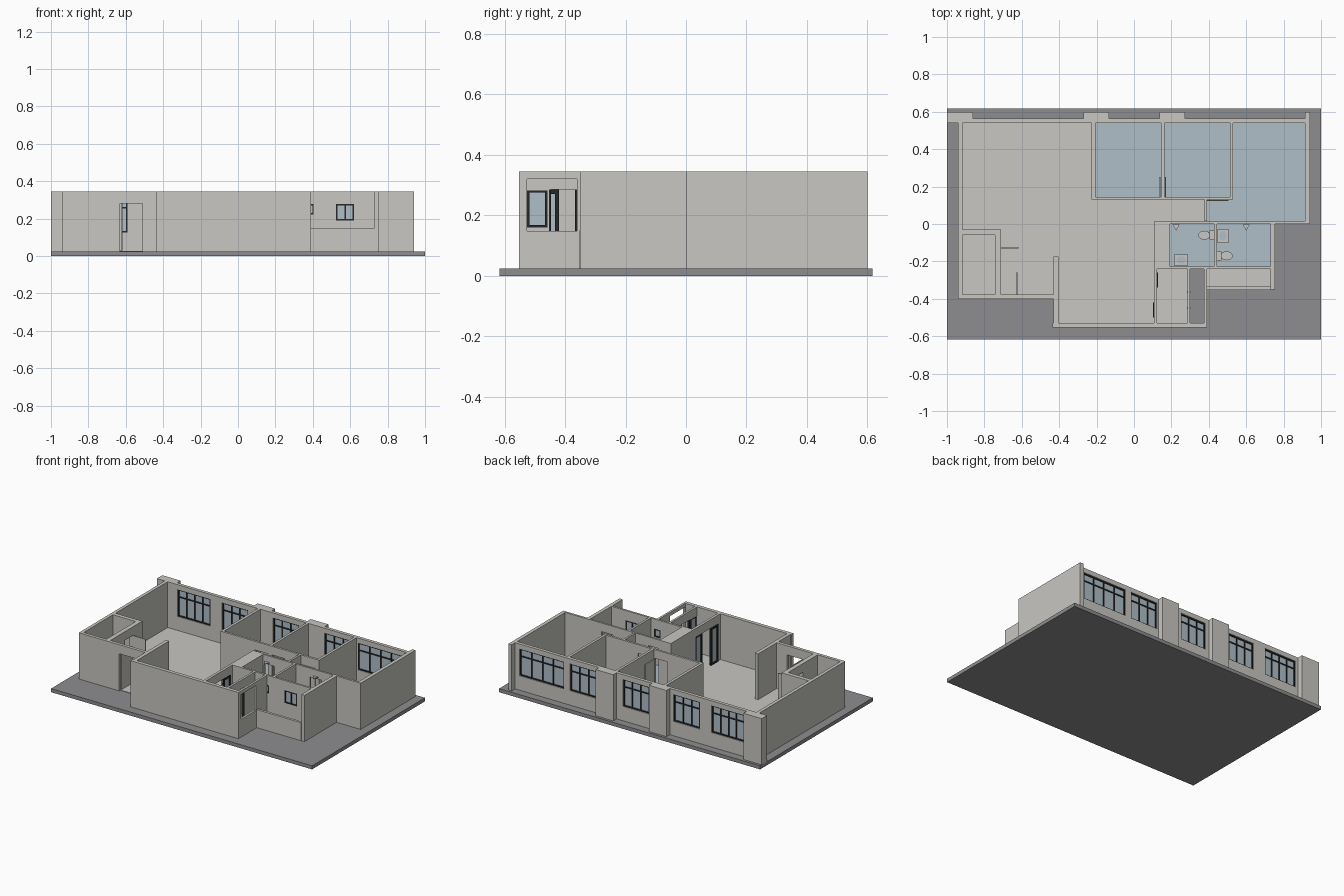
import bpy, bmesh, math
from mathutils import Matrix, Vector

if "Cube" in bpy.data.objects:
    bpy.data.objects.remove(bpy.data.objects["Cube"])

Z0, Z1, DOOR = 0.025, 0.345, 0.285   # slab top, wall top, door head


def material(name, rgb):
    m = bpy.data.materials.new(name)
    m.diffuse_color = (*rgb, 1)
    m.use_nodes = True
    m.node_tree.nodes["Principled BSDF"].inputs["Base Color"].default_value = m.diffuse_color
    return m


WALL = material("warm_light_grey", (0.58, 0.57, 0.54))
SLAB = material("mid_grey", (0.27, 0.27, 0.28))
BLUE = material("pale_blue_grey", (0.43, 0.52, 0.58))
BLACK = material("near_black", (0.02, 0.02, 0.022))


def finish(bm, name, mat):
    me = bpy.data.meshes.new(name)
    bm.to_mesh(me)
    bm.free()
    me.materials.append(mat)
    ob = bpy.data.objects.new(name, me)
    bpy.context.collection.objects.link(ob)
    return ob


def add_box(bm, x0, x1, y0, y1, z0, z1):
    c = Vector((x0 + x1, y0 + y1, z0 + z1)) / 2
    bmesh.ops.create_cube(bm, size=1, matrix=Matrix.Translation(c) @
                          Matrix.Diagonal((x1 - x0, y1 - y0, z1 - z0, 1)))


def boxes(name, mat, *items):
    bm = bmesh.new()
    for b in items:
        add_box(bm, *b)
    return finish(bm, name, mat)


def oriented(axis, a, b, c0, c1, z0, z1):
    """Box running a..b along the axis, c0..c1 across it."""
    return (a, b, c0, c1, z0, z1) if axis == "x" else (c0, c1, a, b, z0, z1)


def wall(name, axis, c0, c1, a, b, holes=(), top=Z1):
    """Straight wall with openings (start, end, sill, head)."""
    parts, pos = [], a
    for h0, h1, s, t in holes:
        parts.append(oriented(axis, pos, h0, c0, c1, Z0, top))
        if s > Z0:
            parts.append(oriented(axis, h0, h1, c0, c1, Z0, s))
        parts.append(oriented(axis, h0, h1, c0, c1, t, top))
        pos = h1
    parts.append(oriented(axis, pos, b, c0, c1, Z0, top))
    return boxes(name, WALL, *parts)


def window(name, axis, c, a, b, z0, z1, cols, transom=None, t=0.008, d=0.007):
    """Glass pane with dark frame, mullions and optional transom."""
    boxes(name + "_glass", BLUE, oriented(axis, a, b, c - 0.002, c + 0.002, z0, z1))
    bars = [oriented(axis, a, b, c - d, c + d, z0, z0 + t),
            oriented(axis, a, b, c - d, c + d, z1 - t, z1)]
    for i in range(cols + 1):
        p = a + (b - a - t) * i / cols
        bars.append(oriented(axis, p, p + t, c - d, c + d, z0, z1))
    if transom:
        bars.append(oriented(axis, a, b, c - d, c + d, transom, transom + t))
    boxes(name + "_frame", BLACK, *bars)


def door(name, axis, c, a, b):
    boxes(name, WALL, oriented(axis, a, b, c - 0.003, c + 0.003, Z0 + 0.004, DOOR - 0.003))


# Ground slab and floor finishes
boxes("ground_slab", SLAB, (-1, 1, -0.617, 0.617, 0, Z0))
F = Z0 + 0.003
boxes("main_floor", WALL,
      (-0.93, -0.42, -0.39, 0.55, Z0 - 0.005, F), (-0.42, 0.29, -0.54, 0.55, Z0 - 0.005, F),
      (0.29, 0.74, -0.235, 0.13, Z0 - 0.005, F), (0.39, 0.74, -0.34, -0.235, Z0 - 0.005, F))
boxes("tinted_room_floors", BLUE,
      (-0.215, 0.15, 0.14, 0.55, Z0, F + 0.003), (0.15, 0.52, 0.14, 0.55, Z0, F + 0.003),
      (0.52, 0.925, 0.005, 0.55, Z0, F + 0.003), (0.385, 0.52, 0.005, 0.14, Z0, F + 0.003),
      (0.185, 0.735, -0.23, 0.005, Z0, F + 0.003))

# Back wall, its windows and pilasters
back = [(-0.84, -0.59, 4), (-0.5, -0.3, 3), (-0.11, 0.09, 3), (0.285, 0.495, 3), (0.54, 0.88, 4)]
wall("back_wall", "x", 0.54, 0.563, -0.94, 0.94, [(a, b, 0.125, 0.312) for a, b, n in back])
for i, (a, b, n) in enumerate(back):
    window(f"back_window_{i + 1}", "x", 0.551, a, b, 0.125, 0.312, n, 0.255)
boxes("back_pilasters", WALL, *[(a, b, y, 0.6, Z0, Z1) for a, b, y in
      ((-1, -0.86, 0.54), (-0.27, -0.135, 0.563), (0.137, 0.272, 0.563), (0.915, 0.94, 0.54))])

# Outer walls
wall("left_wall", "y", -0.94, -0.917, -0.4, 0.54)
wall("entry_wall", "x", -0.4, -0.378, -0.917, -0.43, [(-0.63, -0.51, Z0, 0.282)])
wall("living_side_wall", "y", -0.43, -0.405, -0.53, -0.175)
wall("front_wall", "x", -0.553, -0.528, -0.437, 0.39)
wall("right_wall", "y", 0.915, 0.94, 0, 0.54)
wall("right_return_wall", "x", 0, 0.015, 0.73, 0.915)
wall("bath_right_wall", "y", 0.73, 0.755, -0.35, 0)
wall("patio_parapet", "x", -0.352, -0.335, 0.39, 0.73, top=0.15)

# Small room beside the entry
wall("small_room_back_wall", "x", -0.058, -0.03, -0.917, -0.712)
wall("small_room_side_wall", "y", -0.743, -0.712, -0.378, -0.058, [(-0.22, -0.125, Z0, DOOR)])

# Bedroom partitions
wall("bedroom_left_wall", "y", -0.226, -0.207, 0.13, 0.54)
wall("bedroom_middle_wall", "y", 0.145, 0.162, 0.145, 0.54)
wall("bedroom_right_wall", "y", 0.512, 0.53, 0.13, 0.54)
wall("corridor_wall", "x", 0.13, 0.145, -0.207, 0.512,
     [(0.04, 0.14, Z0, DOOR), (0.168, 0.268, Z0, DOOR)])
wall("corridor_end_wall", "y", 0.377, 0.39, 0.015, 0.13, [(0.02, 0.123, Z0, DOOR)])

# Bathrooms
wall("bath_back_wall", "x", 0, 0.013, 0.19, 0.735,
     [(0.2, 0.28, Z0, DOOR), (0.55, 0.64, Z0, DOOR)])
boxes("service_shaft", WALL, (0.107, 0.192, -0.24, 0.013, Z0, Z1))
wall("bath_divider", "y", 0.428, 0.443, -0.226, 0)
wall("bath_front_wall", "x", -0.24, -0.226, 0.107, 0.73,
     [(0.355, 0.405, 0.222, 0.278), (0.525, 0.62, 0.19, 0.278)])
window("bath_window_small", "x", -0.233, 0.355, 0.405, 0.222, 0.278, 1)
window("bath_window_large", "x", -0.233, 0.525, 0.62, 0.19, 0.278, 2)

# Utility room, light well and their openings
wall("sliding_door_wall", "y", 0.106, 0.124, -0.528, -0.24, [(-0.5, -0.26, Z0, DOOR)])
window("sliding_door_front", "y", 0.108, -0.5, -0.42, Z0, DOOR, 1, t=0.014)
window("sliding_door_back", "y", 0.12, -0.34, -0.26, Z0, DOOR, 1, t=0.014)
wall("utility_wall", "y", 0.285, 0.3, -0.528, -0.24,
     [(-0.525, -0.458, 0.16, 0.283), (-0.453, -0.36, Z0, DOOR)])
window("utility_window", "y", 0.293, -0.525, -0.458, 0.16, 0.283, 1)
boxes("utility_door_frame", BLACK,
      *[(0.284, 0.302, y, y + 0.007, Z0, DOOR) for y in (-0.453, -0.367)])
wall("light_well_wall", "y", 0.375, 0.39, -0.528, -0.24, [(-0.525, -0.36, 0.148, 0.32)])

# Open door leaves
door("entry_door", "y", -0.627, -0.385, -0.26)
door("small_room_door", "x", -0.127, -0.712, -0.618)
door("bedroom_door_left", "y", 0.138, 0.145, 0.252)
door("bedroom_door_middle", "y", 0.169, 0.145, 0.252)
door("bedroom_door_right", "x", 0.125, 0.39, 0.505)


# Bathroom fittings
def disc(bm, x, y, z, r1, r2, h, sx=1.0, sy=1.0, n=16):
    bmesh.ops.create_cone(bm, cap_ends=True, segments=n, radius1=r1, radius2=r2, depth=h,
                          matrix=Matrix.Translation((x, y, z)) @ Matrix.Diagonal((sx, sy, 1, 1)))


def toilet(name, x, y, side):
    """Tank against the wall at x, bowl pointing along side."""
    bm = bmesh.new()
    xs = sorted((x, x + side * 0.024))
    add_box(bm, *xs, y - 0.024, y + 0.024, Z0, 0.115)
    disc(bm, x + side * 0.052, y, 0.05, 0.016, 0.024, 0.05, 1.35, 1)
    finish(bm, name, WALL)


def sink(name, x, y, w, d):
    bm = bmesh.new()
    disc(bm, x, y, 0.06, 0.01, 0.01, 0.07)
    add_box(bm, x - w / 2, x + w / 2, y - d / 2, y + d / 2, 0.09, 0.108)
    finish(bm, name, WALL)
    bm = bmesh.new()
    disc(bm, x, y, 0.109, 0.02, 0.02, 0.003, w / 0.06, d / 0.06)
    finish(bm, name + "_basin", BLUE)


toilet("toilet_left", 0.428, -0.06, -1)
toilet("toilet_right", 0.443, -0.17, 1)
sink("sink_left", 0.252, -0.192, 0.075, 0.06)
sink("sink_right", 0.476, -0.063, 0.06, 0.075)

# Three-sided corner shelves on the bathroom back wall
for side, x in (("left", 0.225), ("right", 0.6)):
    bm = bmesh.new()
    bmesh.ops.create_cone(bm, cap_ends=True, segments=3, radius1=0.022, radius2=0.022, depth=0.006,
                          matrix=Matrix.Translation((x, -0.014, 0.3)) @
                          Matrix.Rotation(math.pi, 4, "Z"))
    finish(bm, "wall_bracket_" + side, WALL)
